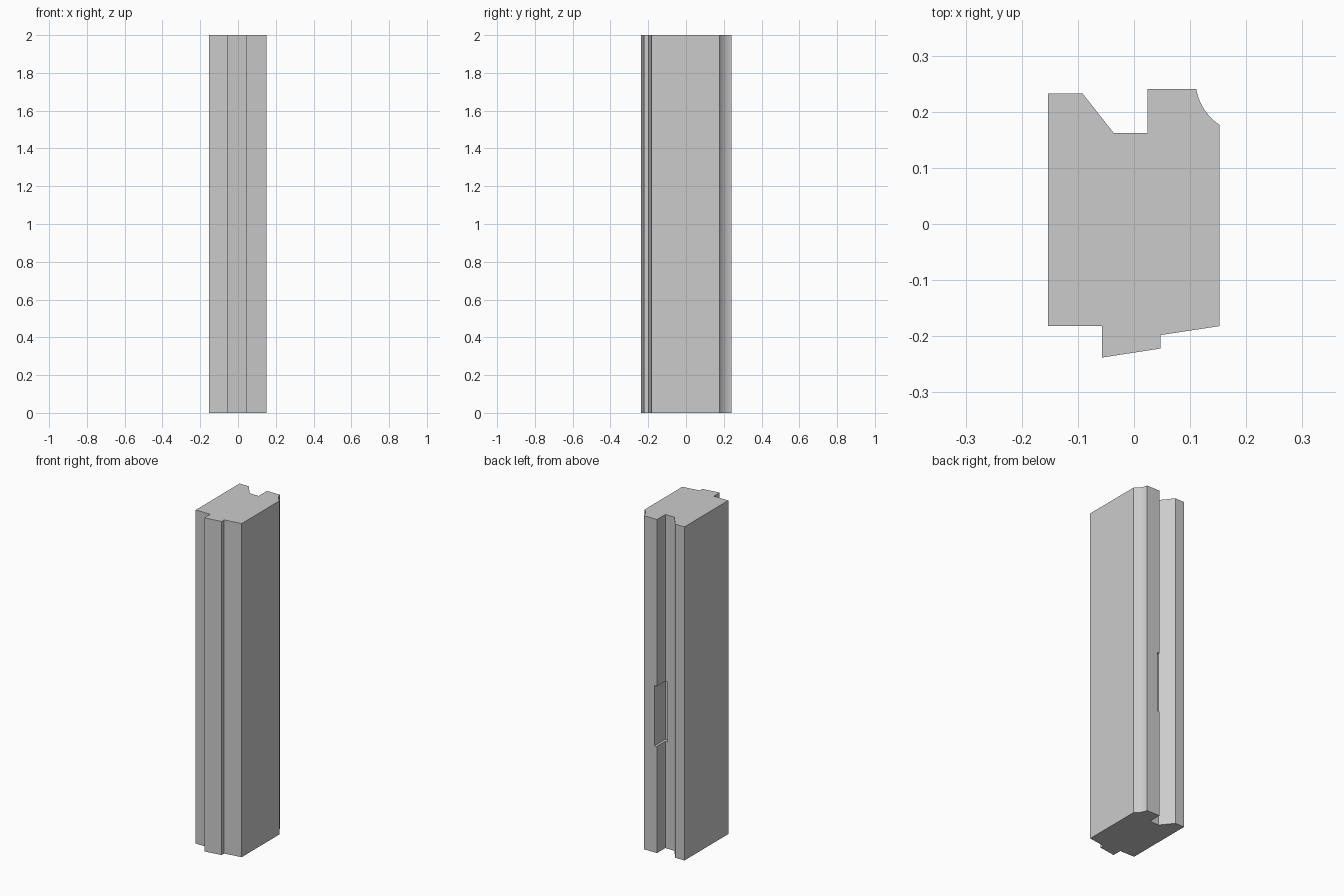
import bpy
import bmesh
from math import cos, sin, radians
from mathutils import Matrix

cube = bpy.data.objects.get("Cube")
if cube:
    bpy.data.objects.remove(cube, do_unlink=True)

HEIGHT = 2.0

grey = bpy.data.materials.new("plain_grey")
grey.use_nodes = True
colour = (0.6, 0.6, 0.6, 1)
grey.diffuse_color = colour
grey.node_tree.nodes["Principled BSDF"].inputs["Base Color"].default_value = colour


def add_object(name, bm):
    mesh = bpy.data.meshes.new(name)
    bmesh.ops.recalc_face_normals(bm, faces=bm.faces)
    bm.to_mesh(mesh)
    bm.free()
    mesh.materials.append(grey)
    obj = bpy.data.objects.new(name, mesh)
    bpy.context.collection.objects.link(obj)
    return obj


# Cross-section: front ridge, sides, then the grooved back with a cove corner
front = [(-0.153, -0.182), (-0.057, -0.182), (-0.057, -0.238),
         (0.047, -0.222), (0.047, -0.198), (0.152, -0.182)]
STEPS = 12
cove = []
for i in range(STEPS + 1):
    a = radians(236 - 46.4 * i / STEPS)
    cove.append((0.206 + 0.0965 * cos(a), 0.257 + 0.0965 * sin(a)))
back = [(0.024, 0.241), (0.024, 0.162), (-0.036, 0.162),
        (-0.092, 0.233), (-0.153, 0.233)]

# Moulded post
bm = bmesh.new()
base = bm.faces.new([bm.verts.new((x, y, 0)) for x, y in front + cove + back])
top = bmesh.ops.extrude_face_region(bm, geom=[base])["geom"]
bmesh.ops.translate(bm, vec=(0, 0, HEIGHT),
                    verts=[v for v in top if isinstance(v, bmesh.types.BMVert)])
post = add_object("moulded_post", bm)

# Shallow pocket in the groove wall
bm = bmesh.new()
bmesh.ops.create_cube(bm, size=1, matrix=Matrix.Translation((0.024, 0.2, 0.82))
                      @ Matrix.Diagonal((0.03, 0.12, 0.36, 1)))
pocket = add_object("pocket_cutter", bm)
pocket.hide_render = True
pocket.hide_viewport = True

cut = post.modifiers.new("pocket", "BOOLEAN")
cut.operation = "DIFFERENCE"
cut.solver = "EXACT"
cut.object = pocket

# Smooth cove, sharp edges elsewhere
bpy.ops.object.select_all(action="DESELECT")
bpy.context.view_layer.objects.active = post
post.select_set(True)
bpy.ops.object.modifier_apply(modifier="pocket")
bpy.data.objects.remove(pocket, do_unlink=True)
bpy.ops.object.shade_smooth_by_angle(angle=radians(20))
